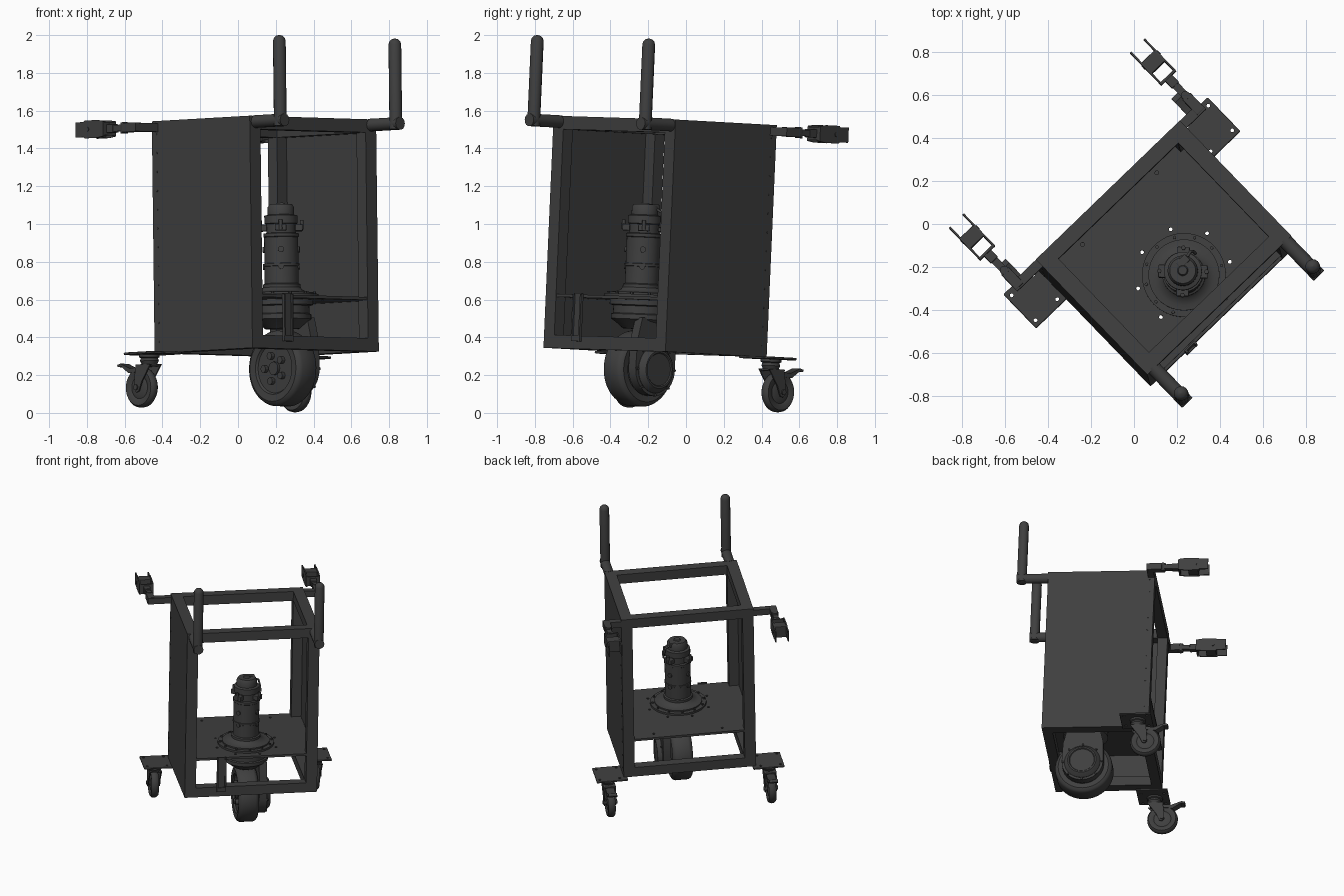
import bpy, bmesh, math
from mathutils import Matrix, Vector, Euler

if "Cube" in bpy.data.objects:
    bpy.data.objects.remove(bpy.data.objects["Cube"])

R = math.radians
# whole cart: turned about 44 degrees and leaning very slightly
UP = Vector((-0.012, 0.044, 1)).normalized()
CART = (Matrix.Translation((0.156, -0.178, 0.0))
        @ Vector((0, 0, 1)).rotation_difference(UP).to_matrix().to_4x4()
        @ Matrix.Rotation(R(44), 4, 'Z'))
DRIVE = Matrix.Translation((0, -0.12, 0))
I = Matrix.Identity(4)
W, D, Z0, Z1, T = 0.465, 0.373, 0.32, 1.55, 0.07
DARK = bpy.data.materials.new("dark_paint")
DARK.diffuse_color = (0.05, 0.05, 0.05, 1)
DARK.use_nodes = True
DARK.node_tree.nodes["Principled BSDF"].inputs["Base Color"].default_value = DARK.diffuse_color


def finish(name, bm, mat=I, smooth=False):
    bmesh.ops.recalc_face_normals(bm, faces=bm.faces)
    me = bpy.data.meshes.new(name)
    bm.to_mesh(me)
    bm.free()
    me.materials.append(DARK)
    ob = bpy.data.objects.new(name, me)
    bpy.context.collection.objects.link(ob)
    ob.matrix_world = CART @ mat
    if smooth:
        bpy.ops.object.select_all(action='DESELECT')
        ob.select_set(True)
        bpy.context.view_layer.objects.active = ob
        bpy.ops.object.shade_smooth_by_angle(angle=R(35))
    return ob


def box(name, c, s, mat=I, bevel=0.0):
    bm = bmesh.new()
    bmesh.ops.create_cube(bm, size=1, matrix=Matrix.Translation(c) @ Matrix.Diagonal((*s, 1)))
    ob = finish(name, bm, mat)
    if bevel:
        m = ob.modifiers.new("bevel", 'BEVEL')
        m.width, m.segments = bevel, 2
    return ob


def lathe(name, prof, c=(0, 0, 0), rot=(0, 0, 0), mat=I, seg=40):
    """Spin a (radius, height) profile about its own z axis."""
    bm = bmesh.new()
    vs = [bm.verts.new((r, 0, z)) for r, z in prof]
    es = [bm.edges.new(p) for p in zip(vs, vs[1:])]
    bmesh.ops.spin(bm, geom=vs + es, axis=(0, 0, 1), cent=(0, 0, 0), angle=2 * math.pi, steps=seg)
    bmesh.ops.remove_doubles(bm, verts=bm.verts, dist=1e-5)
    m = Matrix.Translation(c) @ Euler([R(a) for a in rot]).to_matrix().to_4x4()
    return finish(name, bm, mat @ m, True)


def disc(name, r, h, c, rot=(0, 0, 0), mat=I, seg=24):
    return lathe(name, [(0, -h / 2), (r, -h / 2), (r, h / 2), (0, h / 2)], c, rot, mat, seg)


def prism(name, pts, t, c=(0, 0, 0), mat=I):
    """Extrude a (y, z) outline along x, centred on c."""
    bm = bmesh.new()
    f = bm.faces.new([bm.verts.new((-t / 2, y, z)) for y, z in pts])
    g = bmesh.ops.extrude_face_region(bm, geom=[f])
    bmesh.ops.translate(bm, vec=(t, 0, 0), verts=[v for v in g['geom'] if isinstance(v, bmesh.types.BMVert)])
    return finish(name, bm, mat @ Matrix.Translation(c), True)


def pins(name, pts, r, h, mat=I, seg=10):
    """Many small z-aligned cylinders in one mesh: bolts or hole cutters."""
    bm = bmesh.new()
    for p in pts:
        bmesh.ops.create_cone(bm, cap_ends=True, segments=seg, radius1=r, radius2=r, depth=h,
                              matrix=Matrix.Translation(p))
    return finish(name, bm, mat)


def drill(ob, pts, r):
    cut = pins(ob.name + "_hole_cutter", pts, r, 0.2)
    cut.hide_render = True
    m = ob.modifiers.new("holes", 'BOOLEAN')
    m.operation, m.object, m.solver = 'DIFFERENCE', cut, 'EXACT'


def tube(name, pts, r, mat=I):
    cu = bpy.data.curves.new(name, 'CURVE')
    cu.dimensions, cu.bevel_depth, cu.bevel_resolution, cu.use_fill_caps = '3D', r, 5, True
    sp = cu.splines.new('POLY')
    sp.points.add(len(pts) - 1)
    for q, p in zip(sp.points, pts):
        q.co, q.radius = (*p[:3], 1), (p[3] if len(p) > 3 else 1)
    cu.materials.append(DARK)
    ob = bpy.data.objects.new(name, cu)
    bpy.context.collection.objects.link(ob)
    ob.matrix_world = CART @ mat


def ring(n, r, z, start=0.0):
    return [(r * math.cos(start + 2 * math.pi * i / n), r * math.sin(start + 2 * math.pi * i / n), z) for i in range(n)]


# cabinet frame of square tube
px, py = W - 0.008 - T / 2, D - T / 2
for s in (-1, 1):
    for e, en in ((-1, "front"), (1, "back")):
        box(en + "_post", (s * px, e * py, (Z0 + Z1) / 2), (T, T, Z1 - Z0))
    for z, zn in ((Z0 + T / 2, "bottom"), (Z1 - T / 2, "top")):
        box(zn + "_side_rail", (s * px, 0, z), (T, 2 * (py - T / 2), T))
        box(zn + "_cross_rail", (0, s * py, z), (2 * px - T, T, T))
    # closed side panels with rivets down the back edge
    box("side_panel", (s * (W - 0.004), 0, (Z0 + Z1) / 2), (0.008, 2 * D, Z1 - Z0))
    pins("panel_rivets", [(0.38 + 0.1 * i, D - 0.035, 0) for i in range(12)], 0.005, 0.004,
         Matrix.Translation((s * (W + 0.001), 0, 0)) @ Matrix.Rotation(R(-90), 4, 'Y'))
    # push handle with square elbow and domed top
    hx, hy, hz = s * 0.425 + 0.004, -0.56, 1.52
    tube("handle_bar", [(hx, -D + 0.01, hz), (hx, hy - 0.034, hz)], 0.034)
    tube("handle_grip", [(hx, hy, hz - 0.03), (hx, hy, 1.94), (hx, hy, 1.956, .85),
                         (hx, hy, 1.967, .5), (hx, hy, 1.971, .05)], 0.034)

# shelf carrying the drive unit
shelf = box("motor_shelf", (0, 0, 0.6), (2 * W - 0.02, 2 * D - 0.01, 0.016))
drill(shelf, [(x, y - 0.12, z) for x, y, z in ring(8, 0.222, 0.6, 0.3)] + [(s * 0.24, 0.31, 0.6) for s in (-1, 1)], 0.009)

# front latch bracket
box("latch_plate", (-0.21, -D - 0.004, 0.49), (0.065, 0.008, 0.25))
for s in (-1, 1):
    box("latch_rib", (-0.21 + s * 0.028, -D - 0.012, 0.5), (0.01, 0.012, 0.22))
box("latch_foot", (-0.21, -D - 0.008, 0.375), (0.065, 0.016, 0.03))

# motor standing on the shelf
lathe("motor_flange", [(0, .608), (.195, .608), (.195, .622), (.165, .622), (.165, .632), (.14, .634),
                       (.11, .645), (.095, .665), (0, .665)], mat=DRIVE, seg=56)
pins("flange_bolts", ring(12, .18, .626), .008, .014, DRIVE, 6)
lathe("motor_body", [(0, .65), (.1, .65), (.1, .675), (.09, .68), (.09, .77), (.093, .772), (.093, .785),
                     (.09, .787), (.09, .925), (.094, .928), (.094, .945), (.078, .948), (.078, .995),
                     (.088, .998), (.088, 1.04), (.07, 1.045), (.07, 1.085), (.06, 1.1), (.025, 1.1),
                     (.02, 1.108), (0, 1.108)], mat=DRIVE, seg=48)
for i in range(4):
    m = DRIVE @ Matrix.Rotation(R(45 + 90 * i), 4, 'Z')
    box("terminal_block", (.095, 0, .975), (.04, .06, .035), m, .005)
    disc("terminal_stud", .01, .05, (.11, 0, .99), mat=m, seg=12)
    for z in (.77, .86):
        disc("motor_screw", .016, .012, (.092, 0, z), (0, 90, 0), m, 16)
box("brake_connector", (.03, .03, 1.085), (.06, .04, .035), DRIVE, .005)
tube("brake_lead", [(.05, .03, 1.08), (.09, .04, 1.06), (.1, .03, 1.01), (.1, .02, .98)], .007, DRIVE)

# steering collar and gear housing under the shelf
lathe("steering_collar", [(0, .595), (.165, .595), (.165, .565), (.145, .56), (.145, .52), (.155, .515),
                          (.155, .49), (.12, .465), (.09, .44), (0, .44)], mat=DRIVE, seg=48)
arc = [(.145 * math.cos(R(a)), .232 + .145 * math.sin(R(a))) for a in range(180, 361, 15)]
prism("gear_housing", arc + [(.14, .38), (.11, .5), (-.11, .5), (-.14, .38)], .055, (.105, 0, 0), DRIVE)
lathe("gear_cover", [(0, -.03), (.125, -.03), (.125, 0), (.11, .02), (.1, .03), (.09, .03), (.085, .024), (0, .024)],
      (.135, 0, .228), (0, 90, 0), DRIVE)
pins("cover_bolts", ring(8, .135, 0), .008, .02, DRIVE @ Matrix.Translation((.132, 0, .228)) @ Matrix.Rotation(R(90), 4, 'Y'), 6)

# drive wheel
wheel = DRIVE @ Matrix.Translation((0, 0, .23)) @ Matrix.Rotation(R(90), 4, 'Y')
lathe("drive_wheel", [(0, -.055), (.13, -.055), (.138, -.067), (.175, -.072), (.192, -.062), (.2, -.045), (.2, .045),
                      (.192, .062), (.175, .072), (.138, .067), (.13, .055), (0, .055)], mat=wheel, seg=56)
pins("wheel_bolts", ring(5, .07, -.062, .3), .019, .03, wheel, 12)
disc("wheel_hub", .035, .02, (0, 0, -.06), mat=wheel)

# castors on outrigger plates, and hitch arms above them
for s in (-1, 1):
    cx = s * 0.565
    plate = box("castor_plate", (s * .55, .3, .315), (.22, .22, .014))
    m = plate.modifiers.new("corners", 'BEVEL')
    m.width, m.segments = .006, 2
    drill(plate, [(s * (.55 + a), .3 + b, .315) for a in (-.055, .085) for b in (-.08, .08)], .009)
    lathe("castor_swivel", [(0, .31), (.055, .31), (.055, .295), (.045, .29), (.05, .275), (.04, .255), (0, .255)],
          (cx, .31, 0))
    box("castor_crown", (cx, .325, .252), (.086, .1, .012), bevel=.004)
    for e in (-1, 1):
        prism("castor_fork", [(-.045, .257), (.065, .257), (.075, .2), (.08, .13), (.066, .11), (.046, .115), (.02, .17)],
              .008, (cx + e * .039, .305, 0))
    lathe("castor_wheel", [(0, -.02), (.03, -.026), (.06, -.016), (.075, -.024), (.095, -.026), (.105, -.014),
                           (.107, 0), (.105, .014), (.095, .026), (.075, .024), (.06, .016), (.03, .026), (0, .02)],
          (cx, .37, .137), (0, 90, 0))
    disc("castor_axle", .015, .1, (cx, .37, .137), (0, 90, 0), seg=12)
    prism("brake_pedal", [(.36, .245), (.43, .24), (.5, .268), (.525, .262), (.52, .25), (.495, .252), (.44, .215), (.37, .22)],
          .06, (cx, 0, 0))

    # hitch arm: side bar, two-stage arm, forked clevis
    ax, z = s * 0.585 - 0.02, 1.515
    box("arm_side_bar", ((s * .46 + ax + s * .025) / 2, .35, z), (abs(ax + s * .025 - s * .46), .045, .045))
    box("arm_base", (ax, .385, z), (.05, .1, .05), bevel=.004)
    box("arm_link", (ax, .46, z), (.035, .12, .034))
    disc("arm_pivot", .02, .058, (ax, .44, z), seg=20)
    box("arm_neck", (ax, .53, z), (.045, .05, .045), bevel=.004)
    box("clevis_back", (ax, .557, z), (.09, .012, .07))
    for e in (-1, 1):
        prism("clevis_cheek", [(.551, -.04), (.6, -.047), (.69, -.047), (.7, -.04), (.76, -.04),
                               (.76, .04), (.7, .04), (.69, .047), (.6, .047), (.551, .04)],
              .009, (ax + e * .044, 0, z))
    box("clevis_block", (ax, .655, z), (.085, .07, .085), bevel=.004)
    disc("clevis_pin", .012, .105, (ax, .67, z), (0, 90, 0), seg=12)
